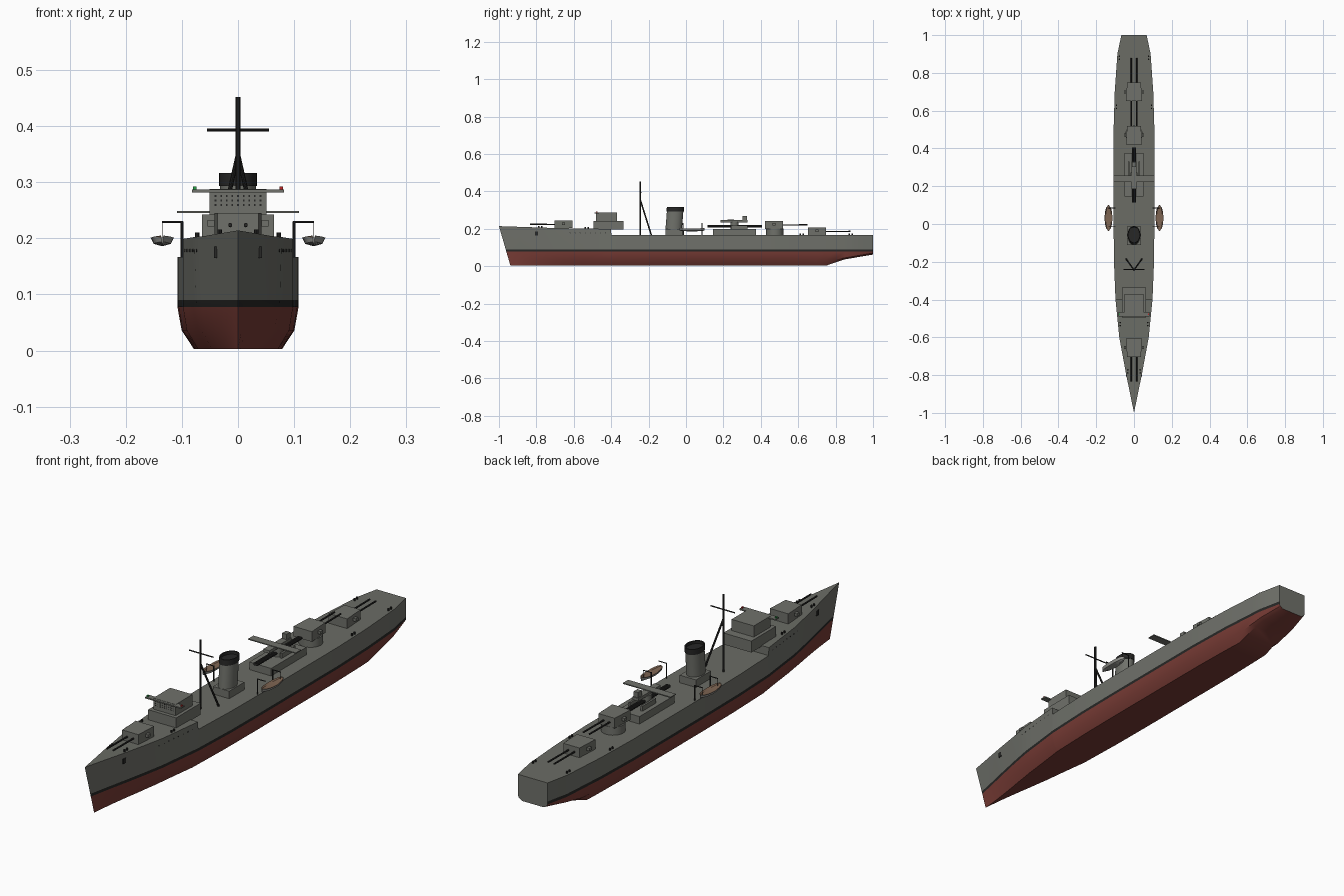
import bpy, bmesh, math
from mathutils import Vector, Matrix

if "Cube" in bpy.data.objects:
    bpy.data.objects.remove(bpy.data.objects["Cube"])


def material(name, r, g, b):
    m = bpy.data.materials.new(name)
    m.diffuse_color = (r, g, b, 1)
    m.use_nodes = True
    m.node_tree.nodes["Principled BSDF"].inputs["Base Color"].default_value = m.diffuse_color
    return m


GREY = material("hull grey", .16, .165, .145)
DECK = material("deck grey", .145, .15, .13)
RED = material("bottom red", .19, .045, .036)
BLACK = material("dark grey", .02, .02, .019)
WOOD = material("boat wood", .21, .13, .085)
PALE = material("boat grey", .3, .3, .28)
LAMP_RED = material("lamp red", .5, .02, .02)
LAMP_GREEN = material("lamp green", .02, .35, .06)


def finish(name, bm, *mats, smooth=False):
    bmesh.ops.recalc_face_normals(bm, faces=bm.faces)
    me = bpy.data.meshes.new(name)
    bm.to_mesh(me)
    bm.free()
    for m in mats:
        me.materials.append(m)
    ob = bpy.data.objects.new(name, me)
    bpy.context.collection.objects.link(ob)
    if smooth:
        bpy.context.view_layer.objects.active = ob
        ob.select_set(True)
        bpy.ops.object.shade_smooth_by_angle(angle=math.radians(30))
        ob.select_set(False)
    return ob


def box(name, x, y, z, mat, taper=0):
    """Box from (min, max) ranges; taper narrows the -y end."""
    bm = bmesh.new()
    bmesh.ops.create_cube(bm, size=1)
    for v in bm.verts:
        k = 1 - taper if v.co.y < 0 else 1
        v.co = Vector((sum(x) / 2 + v.co.x * (x[1] - x[0]) * k,
                       sum(y) / 2 + v.co.y * (y[1] - y[0]),
                       sum(z) / 2 + v.co.z * (z[1] - z[0])))
    return finish(name, bm, mat)


def rod(name, p, q, r, mat, n=10):
    p, q = Vector(p), Vector(q)
    d = q - p
    m = Matrix.Translation((p + q) / 2) @ d.to_track_quat('Z', 'Y').to_matrix().to_4x4()
    bm = bmesh.new()
    bmesh.ops.create_cone(bm, cap_ends=True, segments=n, radius1=r, radius2=r,
                          depth=d.length, matrix=m)
    return finish(name, bm, mat, smooth=True)


def interp(table, y):
    for (a, u), (b, v) in zip(table, table[1:]):
        if y <= b:
            return u + (v - u) * (y - a) / (b - a)
    return table[-1][1]


BEAM = [(-1, 0), (-.8, .041), (-.6, .078), (-.4, .098), (-.2, .106), (0, .108),
        (.5, .108), (.7, .102), (.9, .088), (1, .067)]
SHEER = [(-1, .214), (-.7, .204), (-.401, .199), (-.399, .167), (1, .167)]
KEEL = [(-1, .003), (.75, .003), (.84, .035), (1, .062)]


def hull():
    ys = sorted([-1 + .05 * i for i in range(41) if i != 12] + [-.401, -.399, .98])
    bm = bmesh.new()
    rows = []
    for y in ys:
        half, top, keel = interp(BEAM, y), interp(SHEER, y), interp(KEEL, y)
        bow = max(0, (-y - .4) / .6)
        low = max(keel + .004, min(.036, .075)) if keel < .03 else keel + .008
        sect = [(keel, .73 - .4 * bow), (low, .93 - .3 * bow),
                (.078, 1 - .15 * bow), (.09, 1 - .13 * bow), (top, 1)]
        row = []
        for z, f in sect:
            rake = .062 * (1 - z / .214) * max(0, (-y - .7) / .3)
            row.append((half * f, y + rake, z))
        rows.append([bm.verts.new((-a, b, c)) for a, b, c in reversed(row)]
                    + [bm.verts.new(p) for p in row])
    # strips run deck edge, side, waterline, bottom and back up again
    colours = [0, 2, 1, 1, 1, 1, 1, 2, 0, 3]
    for a, b in zip(rows, rows[1:]):
        for i in range(10):
            j = (i + 1) % 10
            bm.faces.new((a[i], a[j], b[j], b[i])).material_index = colours[i]
    bm.faces.new(rows[-1])
    bmesh.ops.remove_doubles(bm, verts=bm.verts, dist=.0002)
    finish("hull", bm, GREY, RED, BLACK, DECK, smooth=True)


def gun(name, y, z, aim):
    """Twin gun house; aim is -1 for the bow, 1 for the stern."""
    house = box(name + "_house", (-.042, .042), (-.048, .048), (z, z + .042), GREY, .12)
    house.location.y = y
    if aim > 0:
        house.rotation_euler.z = math.pi
    for s in (-1, 1):
        rod(name + "_barrel", (s * .014, y + aim * .04, z + .02),
            (s * .014, y + aim * .18, z + .021), .0035, BLACK)
        box(name + "_sight", sorted((s * .042, s * .054)), (y - .008, y + .008),
            (z + .018, z + .03), GREY)


hull()

# main guns, the middle one raised on a drum
gun("bow_gun", -.655, .203, -1)
gun("raised_gun", .47, .2, 1)
gun("stern_gun", .7, .165, 1)
rod("raised_gun_drum", (0, .475, .165), (0, .475, .201), .046, GREY, 24)

# bridge
box("bridge_lower", (-.064, .064), (-.495, -.335), (.195, .242), GREY)
box("bridge_upper", (-.051, .051), (-.48, -.37), (.242, .288), GREY)
box("bridge_wings", (-.082, .082), (-.49, -.465), (.282, .287), GREY)
for s, lamp in ((1, LAMP_RED), (-1, LAMP_GREEN)):
    box("side_lamp", (s * .077 - .003, s * .077 + .003), (-.482, -.474), (.287, .292), lamp)
for row in range(3):
    for i in range(-4, 5):
        box("bridge_window", (i * .01 - .0015, i * .01 + .0015), (-.481, -.479),
            (.258 + row * .008, .261 + row * .008), BLACK)

# tripod mast with yard
rod("mast", (0, -.245, .16), (0, -.245, .452), .0045, BLACK)
rod("yard", (-.055, -.24, .393), (.055, -.24, .393), .0025, BLACK)
for s in (-1, 1):
    rod("mast_leg", (s * .042, -.185, .165), (0, -.243, .35), .004, BLACK)

# funnel: raked oval tube with a dark cap and recessed top
box("funnel_base", (-.037, .037), (-.11, -.012), (.165, .198), GREY)
bm = bmesh.new()
rings = []
for z, k in ((.195, 1), (.293, 1), (.293, 1.05), (.316, 1.05), (.316, .92), (.304, .92)):
    rings.append([bm.verts.new((.032 * k * math.cos(t), -.066 + .08 * (z - .195)
                                + .044 * k * math.sin(t), z))
                  for t in (i * math.tau / 32 for i in range(32))])
for n, (a, b) in enumerate(zip(rings, rings[1:])):
    for i in range(32):
        j = (i + 1) % 32
        bm.faces.new((a[i], a[j], b[j], b[i])).material_index = int(n > 0)
bm.faces.new(rings[-1]).material_index = 1
finish("funnel", bm, GREY, BLACK, smooth=True)

# aft deckhouse with tube mount and cross platform
box("aft_deckhouse", (-.05, .05), (.145, .375), (.16, .198), GREY)
rod("mount_base", (0, .26, .198), (0, .26, .236), .022, GREY, 20)
for s in (-1, 1):
    rod("tube", (s * .005, .115, .213), (s * .005, .405, .213), .006, BLACK)
    box("mount_side", (s * .028 - .004, s * .028 + .004), (.24, .33), (.198, .218), GREY)
box("cross_platform", (-.109, .109), (.222, .256), (.245, .249), GREY)
box("director_body", (-.014, .014), (.185, .33), (.234, .246), GREY)
box("director_post", (-.01, .01), (.303, .327), (.246, .268), GREY)

# ship's boats on davits
for s in (-1, 1):
    bm = bmesh.new()
    sections = []
    for i in range(11):
        t = -1 + i / 5
        w = .0205 * math.sqrt(max(.01, 1 - t * t))
        y, rise = .032 + .068 * t, .004 * t * t
        sections.append([bm.verts.new((s * .135 + w * f, y, z + rise)) for f, z in
                         ((-1, .201), (-.75, .19), (0, .186), (.75, .19), (1, .201),
                          (.7, .197), (-.7, .197))])
    for a, b in zip(sections, sections[1:]):
        for i in range(7):
            j = (i + 1) % 7
            bm.faces.new((a[i], a[j], b[j], b[i])).material_index = int(i > 3)
    for end in (sections[0], sections[-1]):
        bm.faces.new(end)
    finish("boat", bm, PALE, WOOD, smooth=True)
    for y in (-.015, .085):
        rod("davit_post", (s * .1, y, .16), (s * .1, y, .23), .0025, BLACK, 8)
        rod("davit_arm", (s * .098, y, .229), (s * .135, y, .229), .002, BLACK, 8)
        rod("davit_fall", (s * .134, y, .229), (s * .134, y, .198), .0008, BLACK, 6)

    # bollards, portholes and anchors along each side
    for y in (-.78, -.53, .62, .88):
        x, z = s * (interp(BEAM, y) - .012), interp(SHEER, y)
        for dy in (-.008, .008):
            rod("bollard", (x, y + dy, z - .002), (x, y + dy, z + .009), .004, BLACK, 8)
    for i in range(8):
        y = -.62 + i * .027
        x = s * interp(BEAM, y)
        rod("porthole", (x - s * .004, y, .178), (x + s * .0005, y, .178), .0025, BLACK, 8)
    x = s * interp(BEAM, -.8) * .95
    box("anchor", (x - .004, x + .004), (-.808, -.792), (.165, .185), BLACK)
